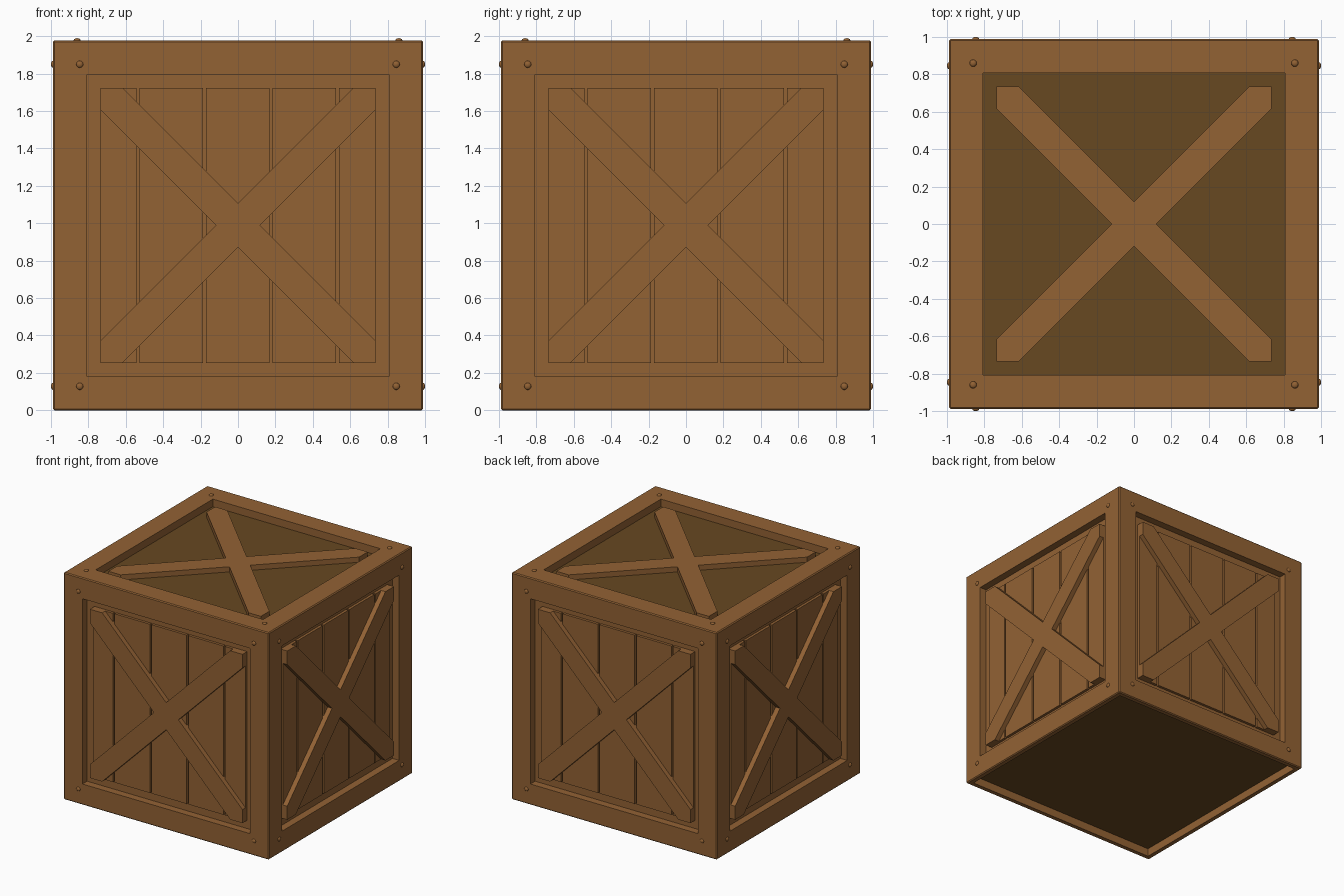
import bpy, bmesh, math
from mathutils import Matrix, Vector

if "Cube" in bpy.data.objects:
    bpy.data.objects.remove(bpy.data.objects["Cube"])

H = 0.989        # half size of the crate body, also its centre height
A = 0.735        # half size of the framed openings
W = 0.118        # half width of a brace measured along the opening edge
PANEL = 0.065    # recess of the panels behind the frame


def material(name, rgb):
    m = bpy.data.materials.new(name)
    m.diffuse_color = (*rgb, 1)
    m.use_nodes = True
    m.node_tree.nodes["Principled BSDF"].inputs["Base Color"].default_value = m.diffuse_color
    return m


WOOD = material("brown wood", (0.29, 0.122, 0.034))
DARK = material("dark panel wood", (0.136, 0.065, 0.015))


def finish(name, bm, mats=(WOOD,), matrix=None):
    me = bpy.data.meshes.new(name)
    if matrix:
        bm.transform(matrix)
    bmesh.ops.recalc_face_normals(bm, faces=bm.faces)
    bm.to_mesh(me)
    bm.free()
    for m in mats:
        me.materials.append(m)
    ob = bpy.data.objects.new(name, me)
    bpy.context.collection.objects.link(ob)
    return ob


def side_matrix(normal, up):
    """Local x = across, y = up, z = outward; origin on the face centre."""
    n, u = Vector(normal), Vector(up)
    r = u.cross(n)
    m = Matrix((r, u, n)).transposed().to_4x4()
    return Matrix.Translation(Vector((0, 0, H)) + n * H) @ m


def add_box(bm, x0, x1, y0, y1, z0, z1):
    m = Matrix.Translation(((x0 + x1) / 2, (y0 + y1) / 2, (z0 + z1) / 2)) @ \
        Matrix.Diagonal((x1 - x0, y1 - y0, z1 - z0, 1))
    bmesh.ops.create_cube(bm, size=1, matrix=m)


def cross_brace(name, matrix, top):
    # X outline clipped to the square opening
    pts = []
    for k in range(4):
        rot = Matrix.Rotation(k * math.pi / 2, 2)
        pts += [rot @ Vector(p) for p in ((W, 0), (A, A - W), (A, A), (A - W, A))]
    bm = bmesh.new()
    face = bm.faces.new([bm.verts.new((p.x, p.y, -PANEL)) for p in pts])
    ext = bmesh.ops.extrude_face_region(bm, geom=[face])["geom"]
    bmesh.ops.translate(bm, vec=(0, 0, PANEL + top),
                        verts=[v for v in ext if isinstance(v, bmesh.types.BMVert)])
    finish(name, bm, matrix=matrix)


def bolts(name, matrix, x, y):
    bm = bmesh.new()
    for sx in (-1, 1):
        for sy in (-1, 1):
            m = Matrix.Translation((sx * x, sy * y, 0)) @ Matrix.Diagonal((1, 1, 0.6, 1))
            bmesh.ops.create_uvsphere(bm, u_segments=12, v_segments=8, radius=0.019, matrix=m)
    ob = finish(name, bm, matrix=matrix)
    ob.data.shade_smooth()


# Crate body: softened cube, each face inset and pushed in to leave the frame
B = 0.008
bm = bmesh.new()
bmesh.ops.create_cube(bm, size=2 * H, matrix=Matrix.Translation((0, 0, H)))
bmesh.ops.bevel(bm, geom=bm.edges[:], offset=B, segments=1, affect='EDGES')
for f in [f for f in bm.faces if f.calc_area() > 1]:
    nz = round(f.normal.z)
    border, depth = (0.06, 0.07) if nz < 0 else (H - A, PANEL)
    bmesh.ops.inset_individual(bm, faces=[f], thickness=border - B)
    direction = f.normal.copy()
    ext = bmesh.ops.extrude_discrete_faces(bm, faces=[f])["faces"]
    bmesh.ops.translate(bm, vec=-direction * depth, verts=ext[0].verts)
    if nz:
        ext[0].material_index = 1
finish("crate_frame", bm, (WOOD, DARK))

# Four sides: planks, brace and bolts
sides = {"front": (0, -1, 0), "right": (1, 0, 0), "back": (0, 1, 0), "left": (-1, 0, 0)}
cuts = [-A, -0.535, -0.179, 0.176, 0.531, A]
for name, n in sides.items():
    m = side_matrix(n, (0, 0, 1))
    bm = bmesh.new()
    for i in range(5):
        add_box(bm, cuts[i] + (0.008 if i else 0), cuts[i + 1] - (0.008 if i < 4 else 0),
                -A, A, -PANEL, -0.042)
    finish(name + "_planks", bm, matrix=m)
    cross_brace(name + "_cross_brace", m, 0)
    bolts(name + "_bolts", m, 0.846, 0.861)

# Lid: slightly sunken brace and bolts
top = side_matrix((0, 0, 1), (0, 1, 0))
cross_brace("top_cross_brace", top, -0.02)
bolts("top_bolts", top, 0.86, 0.86)
